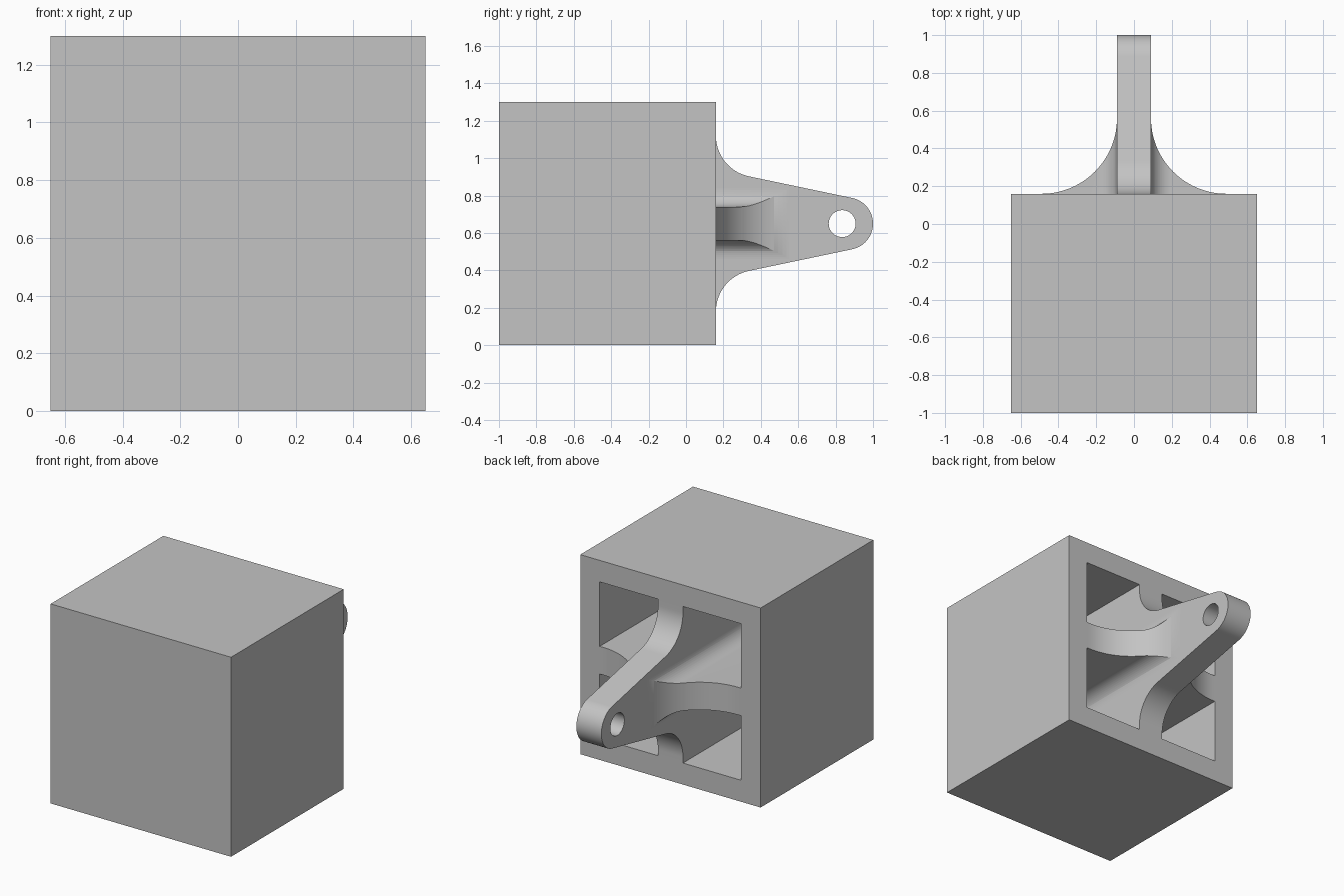
import bpy, bmesh
from math import sin, cos, pi, radians, atan2, sqrt
from mathutils import Vector

cube = bpy.data.objects.get("Cube")
if cube:
    bpy.data.objects.remove(cube, do_unlink=True)

HALF, WALL, MID = 0.65, 0.14, 0.65     # box half width, wall thickness, mid height
FRONT, BACK = -1.0, 0.16               # box extent along y
FLOOR = FRONT + WALL                   # bottom of the pockets
INNER = HALF - WALL
RIB = 0.09                             # half thickness of both ribs

grey = bpy.data.materials.new("light_grey")
grey.use_nodes = True
grey.diffuse_color = (0.55, 0.55, 0.55, 1)
grey.node_tree.nodes["Principled BSDF"].inputs["Base Color"].default_value = grey.diffuse_color


def finish(name, bm):
    bmesh.ops.recalc_face_normals(bm, faces=bm.faces)
    mesh = bpy.data.meshes.new(name)
    bm.to_mesh(mesh)
    bm.free()
    mesh.materials.append(grey)
    obj = bpy.data.objects.new(name, mesh)
    bpy.context.collection.objects.link(obj)
    return obj


def prism(name, points, direction):
    """Extrude a closed outline of 3D points along a direction."""
    bm = bmesh.new()
    face = bm.faces.new([bm.verts.new(p) for p in points])
    new = bmesh.ops.extrude_face_region(bm, geom=[face])["geom"]
    bmesh.ops.translate(bm, vec=Vector(direction),
                        verts=[g for g in new if isinstance(g, bmesh.types.BMVert)])
    return finish(name, bm)


def arc(cx, cy, r, start, end, steps=20):
    """Points on an arc, angles in radians."""
    return [(cx + r * cos(start + (end - start) * i / steps),
             cy + r * sin(start + (end - start) * i / steps)) for i in range(steps + 1)]


def activate(obj):
    bpy.ops.object.select_all(action='DESELECT')
    obj.select_set(True)
    bpy.context.view_layer.objects.active = obj


def combine(obj, tool, operation):
    mod = obj.modifiers.new("cut", 'BOOLEAN')
    mod.object, mod.operation, mod.solver = tool, operation, 'EXACT'
    activate(obj)
    bpy.ops.object.modifier_apply(modifier=mod.name)
    bpy.data.objects.remove(tool, do_unlink=True)


def smooth(obj):
    activate(obj)
    bpy.ops.object.shade_smooth_by_angle(angle=radians(30))


# Hollow box, open at the back
bm = bmesh.new()
bmesh.ops.create_cube(bm, size=1)
bmesh.ops.scale(bm, vec=(2 * HALF, BACK - FRONT, 2 * HALF), verts=bm.verts)
bmesh.ops.translate(bm, vec=(0, (FRONT + BACK) / 2, MID), verts=bm.verts)
back = max(bm.faces, key=lambda f: f.calc_center_median().y)
bmesh.ops.inset_region(bm, faces=[back], thickness=WALL, use_even_offset=True)
pocket = bmesh.ops.extrude_face_region(bm, geom=[back])["geom"]
bmesh.ops.translate(bm, vec=(0, FLOOR - BACK, 0),
                    verts=[g for g in pocket if isinstance(g, bmesh.types.BMVert)])
if back.is_valid:
    bmesh.ops.delete(bm, geom=[back], context='FACES_ONLY')
finish("hollow_box", bm)

# Upright rib with tapered lug: half outline in (y, height above middle)
slope, flare, tip = radians(12.3), 0.222, 0.14
upper = [(FLOOR, INNER), (BACK, INNER)]
upper += arc(BACK + flare, 0.47, flare, pi, 1.5 * pi - slope)
upper += arc(1 - tip, 0, tip, pi / 2 - slope, 0, 24)
outline = upper + [(y, -z) for y, z in reversed(upper[:-1])]
lug = prism("lug_rib", [(-RIB, y, MID + z) for y, z in outline], (2 * RIB, 0, 0))

# Pin hole through the lug
hole = prism("hole_cutter", [(-0.3, y, MID + z) for y, z in arc(0.835, 0, 0.072, 0, 2 * pi, 48)[:-1]],
             (0.6, 0, 0))
combine(lug, hole, 'DIFFERENCE')
smooth(lug)

# Level ribs on both sides: filleted section cut to a concave plan
fillet, sweep = 0.1, 0.40
for side, name in ((1, "left_side_rib"), (-1, "right_side_rib")):
    top = [(INNER, RIB)] + arc(RIB + fillet, RIB + fillet, fillet, 1.5 * pi, pi, 14)
    section = top + [(x, -z) for x, z in reversed(top)]
    rib = prism(name, [(side * x, FLOOR, MID + z) for x, z in section], (0, 1.6, 0))
    plan = [(RIB, FLOOR - 0.1), (INNER + 0.1, FLOOR - 0.1), (INNER + 0.1, BACK)]
    plan += arc(RIB + sweep, BACK + sweep, sweep, 1.5 * pi, pi, 28)
    plan = [(x - 0.0005 if x <= RIB + 1e-6 else x, y) for x, y in plan]
    cutter = prism("plan_cutter", [(side * x, y, 0.2) for x, y in plan], (0, 0, 0.9))
    combine(rib, cutter, 'INTERSECT')
    smooth(rib)
